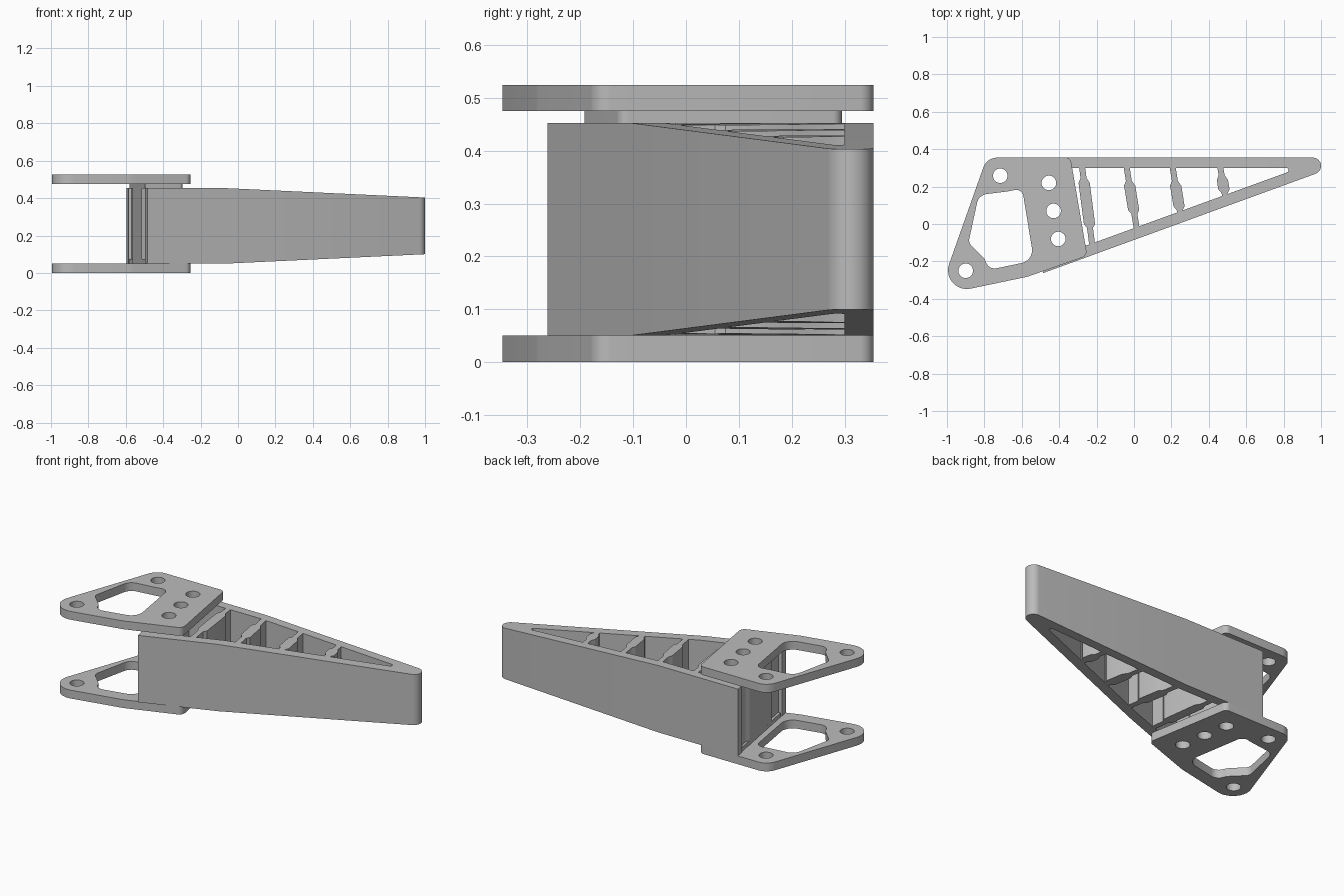
import bpy, bmesh, math
from mathutils import Vector

cube = bpy.data.objects.get("Cube")
if cube:
    bpy.data.objects.remove(cube, do_unlink=True)

grey = bpy.data.materials.new("plain_grey")
grey.use_nodes = True
grey.diffuse_color = (0.5, 0.5, 0.5, 1)
bsdf = next(n for n in grey.node_tree.nodes if n.type == 'BSDF_PRINCIPLED')
bsdf.inputs["Base Color"].default_value = (0.5, 0.5, 0.5, 1)
bsdf.inputs["Roughness"].default_value = 0.6

LOW, HIGH = 0.05, 0.453      # body bottom and top
BEND = -0.06                 # where the body starts to taper
SLOPE = 0.3645               # slanted front wall


def front_wall(x, inset=0.0):
    return -0.262 + SLOPE * (x + 0.485) + inset


def fillet(corners, steps=10):
    """Round each (x, y, radius) corner of a closed outline."""
    out = []
    for i, (x, y, r) in enumerate(corners):
        p = Vector((x, y))
        if r == 0:
            out.append(p)
            continue
        a = (Vector(corners[i - 1][:2]) - p).normalized()
        b = (Vector(corners[(i + 1) % len(corners)][:2]) - p).normalized()
        half = a.angle(b) / 2
        centre = p + (a + b).normalized() * (r / math.sin(half))
        start = p + a * (r / math.tan(half)) - centre
        end = p + b * (r / math.tan(half)) - centre
        sweep = start.angle_signed(end)
        for k in range(steps + 1):
            t = -sweep * k / steps
            out.append(centre + Vector((start.x * math.cos(t) - start.y * math.sin(t),
                                        start.x * math.sin(t) + start.y * math.cos(t))))
    return out


def circle(x, y, r, n=32):
    return [Vector((x + r * math.cos(2 * math.pi * k / n),
                    y + r * math.sin(2 * math.pi * k / n))) for k in range(n)]


def slab(name, loops, z0, z1, taper=False):
    """Extrude an outline, with further loops as holes, from z0 to z1."""
    curve = bpy.data.curves.new(name, 'CURVE')
    curve.dimensions = '2D'
    curve.fill_mode = 'BOTH'
    curve.extrude = (z1 - z0) / 2
    for loop in loops:
        s = curve.splines.new('POLY')
        s.points.add(len(loop) - 1)
        for pt, v in zip(s.points, loop):
            pt.co = (v.x, v.y, 0, 1)
        s.use_cyclic_u = True
    temp = bpy.data.objects.new(name + "_outline", curve)
    bpy.context.collection.objects.link(temp)
    bpy.context.view_layer.update()
    graph = bpy.context.evaluated_depsgraph_get()
    mesh = bpy.data.meshes.new_from_object(temp.evaluated_get(graph))
    bpy.data.objects.remove(temp, do_unlink=True)
    bpy.data.curves.remove(curve)

    bm = bmesh.new()
    bm.from_mesh(mesh)
    bmesh.ops.remove_doubles(bm, verts=bm.verts, dist=0.0001)
    bmesh.ops.translate(bm, verts=bm.verts, vec=(0, 0, (z0 + z1) / 2))
    if taper:
        bmesh.ops.bisect_plane(bm, geom=bm.verts[:] + bm.edges[:] + bm.faces[:],
                               plane_co=(BEND, 0, 0), plane_no=(1, 0, 0))
        for v in bm.verts:
            drop = 0.05 * max(0, (v.co.x - BEND) / (1 - BEND))
            v.co.z += drop if v.co.z < (z0 + z1) / 2 else -drop
    bmesh.ops.recalc_face_normals(bm, faces=bm.faces)
    bm.to_mesh(mesh)
    bm.free()
    mesh.name = name
    mesh.materials.clear()
    mesh.materials.append(grey)
    obj = bpy.data.objects.new(name, mesh)
    bpy.context.collection.objects.link(obj)
    bpy.ops.object.select_all(action='DESELECT')
    obj.select_set(True)
    bpy.context.view_layer.objects.active = obj
    bpy.ops.object.shade_smooth_by_angle(angle=math.radians(30))
    return obj


# Wedge wall: one outline running around the outside and back along the inside
wall = fillet([
    (-0.595, 0.355, 0), (-0.485, front_wall(-0.485), 0),
    (1.208, 0.355, 0.0445),
])
inner = fillet([(-0.585, 0.30, 0), (0.884, 0.30, 0.0125),
                (-0.497, front_wall(-0.497, 0.063), 0)])
# wall starts at the back end, rounds the tip, then returns along the cavity
outline = wall[1:] + [wall[0]] + inner
slab("wedge_wall", [outline], LOW, HIGH, taper=True)


# Slanted ribs: (x at the back wall, lean, boss top, boss bottom)
ribs = [
    ("end_rib", -0.553, 0.178, 0.20, -0.08),
    ("inner_rib", -0.277, 0.13, 0.22, 0.00),
    ("middle_rib", -0.039, 0.165, 0.205, 0.075),
    ("third_rib", 0.207, 0.165, 0.205, 0.095),
    ("tip_rib", 0.462, 0.165, 0.235, 0.185),
]
for name, x0, lean, top, bottom in ribs:
    foot = (front_wall(x0, 0.04) + SLOPE * lean * 0.3) / (1 + SLOPE * lean)
    side = [(0.32, 0.016), (top + 0.025, 0.016), (top, 0.03),
            (bottom, 0.03), (bottom - 0.02, 0.016), (foot, 0.016)]
    pts = [Vector((x0 - lean * (y - 0.3) + w, y)) for y, w in side]
    pts += [Vector((x0 - lean * (y - 0.3) - w, y)) for y, w in reversed(side)]
    slab(name, [pts], LOW, HIGH, taper=True)


# Mounting plates with bolt holes and a large window
plate_outline = fillet([
    (-0.787, 0.355, 0.08), (-1.048, -0.382, 0.1), (-0.57, -0.282, 0.2),
    (-0.25, -0.17, 0.035), (-0.34, 0.355, 0.03),
])
window = fillet([
    (-0.83, 0.155, 0.06), (-0.885, -0.10, 0.04), (-0.80, -0.185, 0.05),
    (-0.775, -0.245, 0.05), (-0.535, -0.195, 0.07), (-0.598, 0.19, 0.04),
    (-0.67, 0.175, 0.05),
])
row_holes = [circle(x, y, 0.039) for x, y in
             ((-0.455, 0.22), (-0.43, 0.07), (-0.405, -0.08))]
end_holes = [circle(x, y, 0.039) for x, y in ((-0.715, 0.258), (-0.9, -0.25))]
plug = fillet([(-0.58, 0.295, 0), (-0.497, -0.192, 0),
               (-0.295, -0.125, 0.02), (-0.37, 0.295, 0.02)])

for side, z_plate, z_plug in (("bottom", 0.0, 0.05), ("top", 0.475, 0.45)):
    slab(side + "_plate", [plate_outline, window] + row_holes + end_holes,
         z_plate, z_plate + 0.05)
    slab(side + "_plug", [plug] + row_holes, z_plug, z_plug + 0.025)
